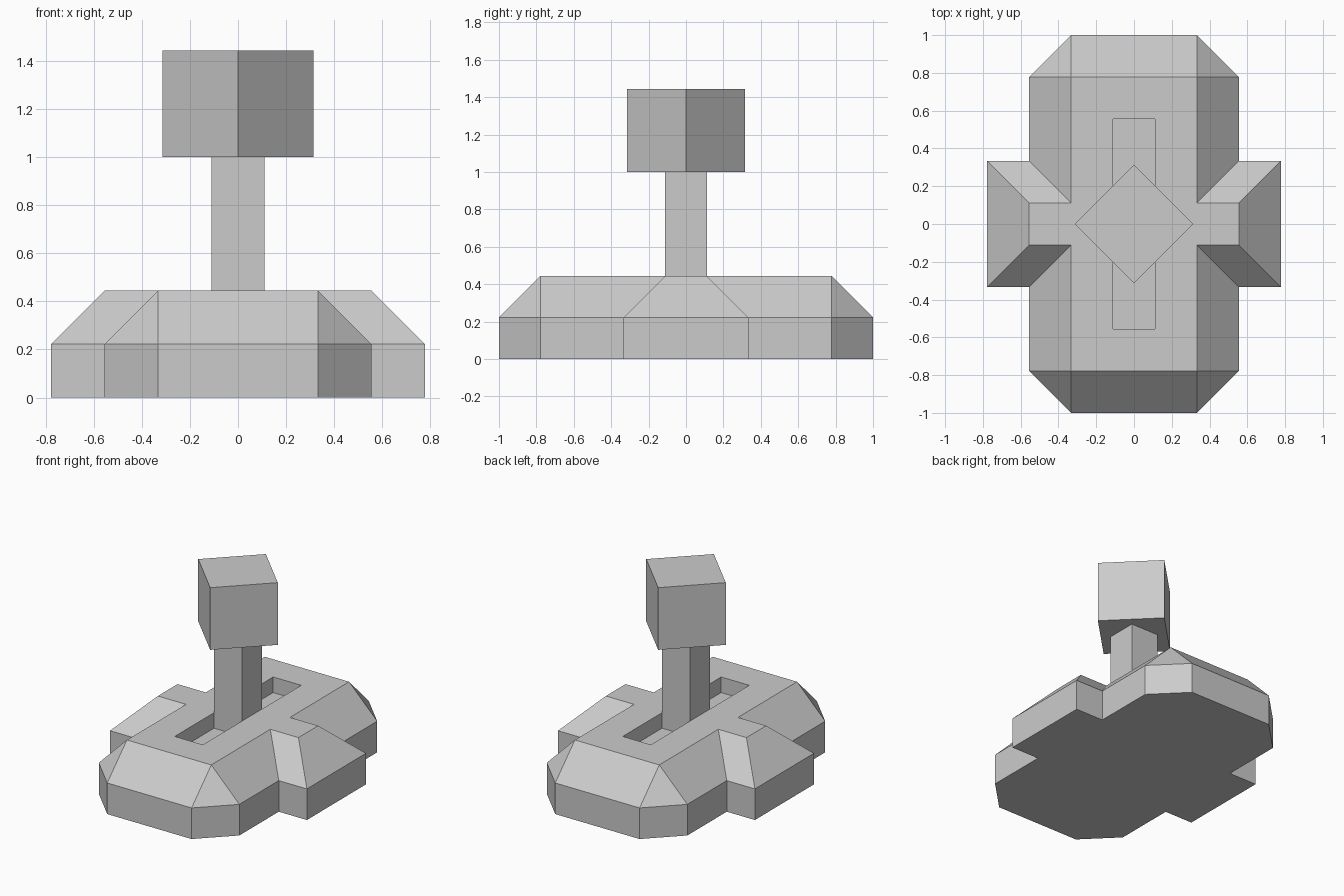
import bpy
import bmesh
import math

if "Cube" in bpy.data.objects:
    bpy.data.objects.remove(bpy.data.objects["Cube"], do_unlink=True)

U = 1 / 9  # module on which every dimension is based

grey = bpy.data.materials.new("light_grey")
grey.use_nodes = True
COLOUR = (0.6, 0.6, 0.6, 1)
grey.diffuse_color = COLOUR
grey.node_tree.nodes["Principled BSDF"].inputs["Base Color"].default_value = COLOUR


def add_object(name, bm):
    bmesh.ops.recalc_face_normals(bm, faces=bm.faces)
    mesh = bpy.data.meshes.new(name)
    bm.to_mesh(mesh)
    bm.free()
    mesh.materials.append(grey)
    obj = bpy.data.objects.new(name, mesh)
    bpy.context.collection.objects.link(obj)
    return obj


def box(name, half_x, half_y, z0, z1, turn=0):
    bm = bmesh.new()
    bmesh.ops.create_cube(bm, size=1)
    bmesh.ops.scale(bm, vec=(2 * half_x, 2 * half_y, z1 - z0), verts=bm.verts)
    obj = add_object(name, bm)
    obj.location.z = (z0 + z1) / 2
    obj.rotation_euler.z = turn
    return obj


def around(quarter):
    """Mirror a quarter outline into a closed loop."""
    right = quarter + [(x, -y) for x, y in reversed(quarter)]
    return right + [(-x, -y) for x, y in right]


# Base: cross-shaped plinth with cut corners and sloped shoulders
foot = around([(3, 9), (5, 7), (5, 3), (7, 3)])
deck = around([(3, 7), (3, 7), (3, 1), (5, 1)])
bm = bmesh.new()
rings = [[bm.verts.new((x * U, y * U, z * U)) for x, y in outline]
         for outline, z in ((foot, 0), (foot, 2), (deck, 4))]
for low, high in zip(rings, rings[1:]):
    for i in range(len(low)):
        j = (i + 1) % len(low)
        bm.faces.new((low[i], low[j], high[j], high[i]))
bm.faces.new(rings[0])
bm.faces.new([v for i, v in enumerate(rings[2]) if deck[i] != deck[i - 1]])
bmesh.ops.remove_doubles(bm, verts=bm.verts, dist=0.001)
base = add_object("base", bm)

# Slot recessed into the deck
cutter = box("slot_cutter", U, 5 * U, 3 * U, 5 * U)
cutter.hide_render = True
cut = base.modifiers.new("slot", "BOOLEAN")
cut.operation = "DIFFERENCE"
cut.solver = "EXACT"
cut.object = cutter
bpy.context.view_layer.objects.active = base
bpy.ops.object.modifier_apply(modifier=cut.name)
bpy.data.objects.remove(cutter, do_unlink=True)

# Lever and its diagonal block handle
box("lever", U, U, 3 * U, 9 * U)
box("handle", 2 * U, 2 * U, 9 * U, 13 * U, math.pi / 4)
